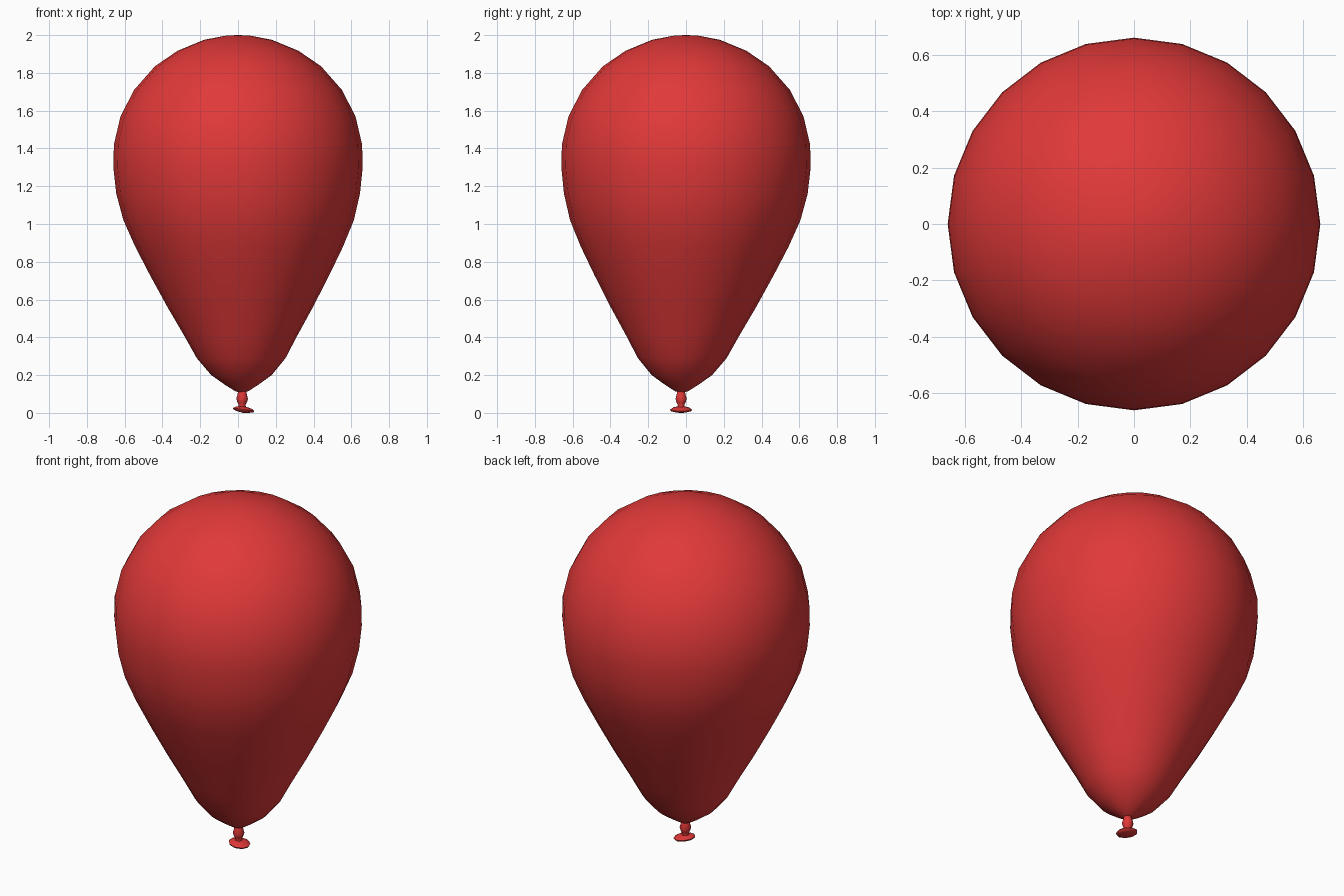
import bpy, bmesh, math
from mathutils import Matrix, Vector

if "Cube" in bpy.data.objects:
    bpy.data.objects.remove(bpy.data.objects["Cube"])

red = bpy.data.materials.new("red_rubber")
red.diffuse_color = (0.75, 0.04, 0.04, 1)
red.use_nodes = True
red.node_tree.nodes["Principled BSDF"].inputs["Base Color"].default_value = red.diffuse_color


def lathe(name, rings, sides, tilt=None, pivot=(0, 0, 0), angle=60):
    """Rings are (radius, z, centre x, centre y); both ends are capped to a point."""
    bm = bmesh.new()
    loops = []
    for r, z, cx, cy in rings:
        if r == 0:
            loops.append([bm.verts.new((cx, cy, z))] * sides)
        else:
            loops.append([bm.verts.new((cx + r * math.cos(2 * math.pi * i / sides),
                                        cy + r * math.sin(2 * math.pi * i / sides), z))
                          for i in range(sides)])
    for a, b in zip(loops, loops[1:]):
        for i in range(sides):
            j = (i + 1) % sides
            bm.faces.new(list(dict.fromkeys((a[i], a[j], b[j], b[i]))))
    if tilt:
        bmesh.ops.rotate(bm, verts=bm.verts, cent=Vector(pivot), matrix=tilt)
    bmesh.ops.recalc_face_normals(bm, faces=bm.faces)
    me = bpy.data.meshes.new(name)
    bm.to_mesh(me)
    bm.free()
    me.materials.append(red)
    ob = bpy.data.objects.new(name, me)
    bpy.context.collection.objects.link(ob)
    bpy.ops.object.select_all(action='DESELECT')
    ob.select_set(True)
    bpy.context.view_layer.objects.active = ob
    bpy.ops.object.shade_smooth_by_angle(angle=math.radians(angle))
    return ob


# Inflated body, its lower end leaning slightly towards the knot
profile = [(0, 0.105), (0.035, 0.115), (0.09, 0.15), (0.16, 0.20), (0.235, 0.29),
           (0.30, 0.41), (0.385, 0.56), (0.475, 0.73), (0.55, 0.88), (0.61, 1.02),
           (0.645, 1.16), (0.66, 1.30), (0.657, 1.42), (0.622, 1.57), (0.55, 1.71),
           (0.44, 1.835), (0.32, 1.917), (0.18, 1.975), (0.06, 1.998), (0, 2.0)]
body = []
for r, z in profile:
    lean = max(0, 1 - z / 1.2)
    body.append((r, z, 0.022 * lean, -0.026 * lean))
lathe("balloon_body", body, 24)

# Tied neck
kx, ky = 0.022, -0.026
lathe("balloon_neck", [(r, z, kx, ky) for r, z in
      [(0, 0.13), (0.021, 0.12), (0.024, 0.10), (0.031, 0.075), (0.025, 0.055),
       (0.018, 0.042), (0.02, 0.03), (0, 0.025)]], 10)

# Flared, slightly tilted lip
tilt = Matrix.Rotation(math.radians(8), 3, 'Y')
lx, ly = 0.028, -0.026
lathe("balloon_lip", [(r, z, lx, ly) for r, z in
      [(0, 0.042), (0.02, 0.041), (0.045, 0.035), (0.059, 0.026), (0.055, 0.018),
       (0.03, 0.012), (0, 0.008)]], 9, tilt, (lx, ly, 0.025))
low = min((v.co.z for v in bpy.data.objects["balloon_lip"].data.vertices))
for v in bpy.data.objects["balloon_lip"].data.vertices:
    v.co.z -= low
